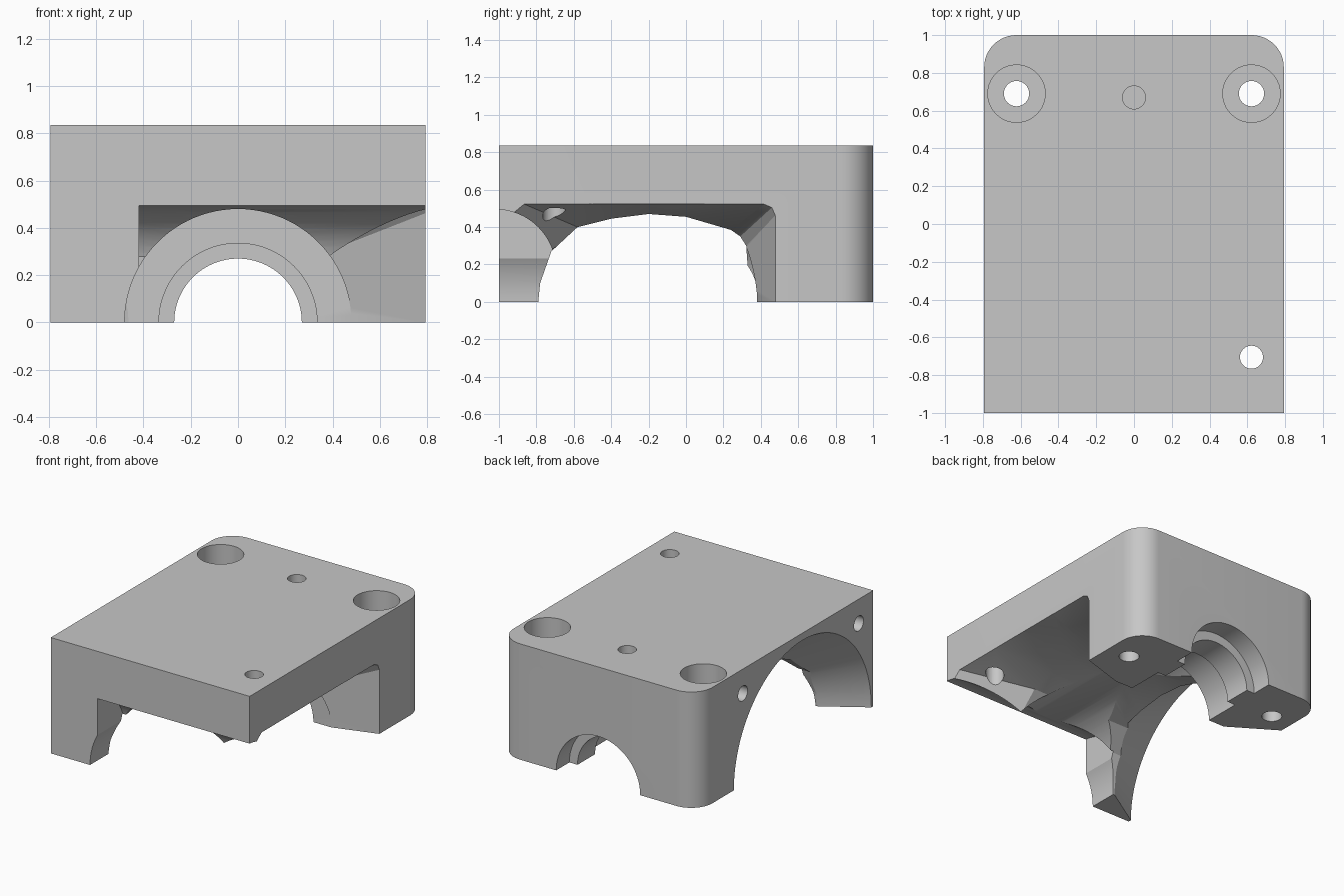
import bpy, bmesh, math
from mathutils import Vector

if "Cube" in bpy.data.objects:
    bpy.data.objects.remove(bpy.data.objects["Cube"], do_unlink=True)

W, L, H = 0.793, 1.0, 0.835

grey = bpy.data.materials.new("plain_grey")
grey.use_nodes = True
grey.diffuse_color = (0.57, 0.57, 0.57, 1)
grey.node_tree.nodes["Principled BSDF"].inputs["Base Color"].default_value = grey.diffuse_color


def loft(name, rings):
    """Closed solid through rings that all have the same number of points."""
    bm = bmesh.new()
    loops = [[bm.verts.new(p) for p in ring] for ring in rings]
    n = len(loops[0])
    for a, b in zip(loops, loops[1:]):
        for i in range(n):
            j = (i + 1) % n
            bm.faces.new((a[i], a[j], b[j], b[i]))
    bm.faces.new(loops[0])
    bm.faces.new(loops[-1])
    bmesh.ops.recalc_face_normals(bm, faces=bm.faces)
    mesh = bpy.data.meshes.new(name)
    bm.to_mesh(mesh)
    bm.free()
    mesh.materials.append(grey)
    obj = bpy.data.objects.new(name, mesh)
    bpy.context.collection.objects.link(obj)
    return obj


def turned(name, axis, centre, steps, segments=64):
    """Solid of revolution: steps are (position along axis, radius)."""
    k = "xyz".index(axis)
    rings = []
    for pos, r in steps:
        ring = []
        for i in range(segments):
            t = 2 * math.pi * i / segments
            p = Vector(centre)
            p[k] = pos
            p[(k + 1) % 3] += r * math.cos(t)
            p[(k + 2) % 3] += r * math.sin(t)
            ring.append(p)
        rings.append(ring)
    return loft(name, rings)


def box(name, x, y, z):
    return loft(name, [[(x[0], y[0], h), (x[1], y[0], h), (x[1], y[1], h), (x[0], y[1], h)] for h in z])


def cut(body, tool):
    mod = body.modifiers.new("cut", 'BOOLEAN')
    mod.operation, mod.solver, mod.object = 'DIFFERENCE', 'EXACT', tool
    bpy.context.view_layer.objects.active = body
    bpy.ops.object.modifier_apply(modifier=mod.name)
    bpy.data.objects.remove(tool, do_unlink=True)


# Block with two rounded rear corners
R = 0.17
outline = [(-W, -L), (W, -L)]
for cx, start in ((W - R, 0), (R - W, 90)):
    for i in range(13):
        t = math.radians(start + 90 * i / 12)
        outline.append((cx + R * math.cos(t), L - R + R * math.sin(t)))
block = loft("bearing_block", [[(x, y, h) for x, y in outline] for h in (0, H)])

# Stepped main bore running front to back
cut(block, turned("main_bore", 'y', (0, 0, 0), [
    (-1.1, 0.48), (0.38, 0.48), (0.38, 0.335), (0.65, 0.335),
    (0.65, 0.27), (0.85, 0.27), (0.85, 0.335), (1.1, 0.335)], 96))

# Sideways funnel: wide mouth on the left, squarish throat in the middle
mouth = [(-0.94, -0.1), (-0.94, 0.4), (-0.925, 0.48), (-0.87, 0.525), (-0.5, 0.525), (-0.2, 0.525),
         (0.1, 0.525), (0.42, 0.525), (0.462, 0.507), (0.48, 0.465), (0.48, -0.1)]
throat = [(-0.8, -0.1), (-0.78, 0.1), (-0.72, 0.27), (-0.58, 0.4), (-0.4, 0.445), (-0.2, 0.47),
          (0, 0.455), (0.24, 0.385), (0.29, 0.35), (0.322, 0.3), (0.35, -0.1)]
cut(block, loft("side_funnel", [[(x, y, z) for y, z in s]
                                for x, s in ((0.8, mouth), (0.38, throat), (-0.56, throat))]))

# Conical arch opening on the right side
cut(block, turned("side_cone", 'x', (0, -0.195, 0), [(-0.82, 0.8), (-0.4, 0.535)], 96))

# Rounded relief through the lower front edge
cut(block, turned("front_relief", 'x', (0, -1.02, 0.17), [(-0.42, 0.325), (0.9, 0.325)]))
cut(block, box("front_relief_lower", (0.3, 0.9), (-1.1, -0.7), (-0.1, 0.2)))

# Counterbored mounting holes at the rear
for side in (-1, 1):
    cut(block, turned("mounting_hole", 'z', (side * 0.622, 0.69, 0),
                      [(-0.1, 0.067), (0.45, 0.067), (0.45, 0.152), (0.95, 0.152)], 40))

# Small top holes: one through at the front, one blind at the rear
cut(block, turned("front_hole", 'z', (0.622, -0.705, 0), [(0.1, 0.061), (0.95, 0.061)], 32))
cut(block, turned("locating_hole", 'z', (0, 0.67, 0), [(0.6, 0.061), (0.95, 0.061)], 32))

# Blind screw holes beside the arch
for y in (-0.835, 0.485):
    cut(block, turned("side_hole", 'x', (0, y, 0.66), [(-0.9, 0.054), (-0.5, 0.054)], 32))

# Smooth curved walls, crisp edges
bpy.ops.object.select_all(action='DESELECT')
block.select_set(True)
bpy.context.view_layer.objects.active = block
bpy.ops.object.shade_smooth_by_angle(angle=math.radians(25))
